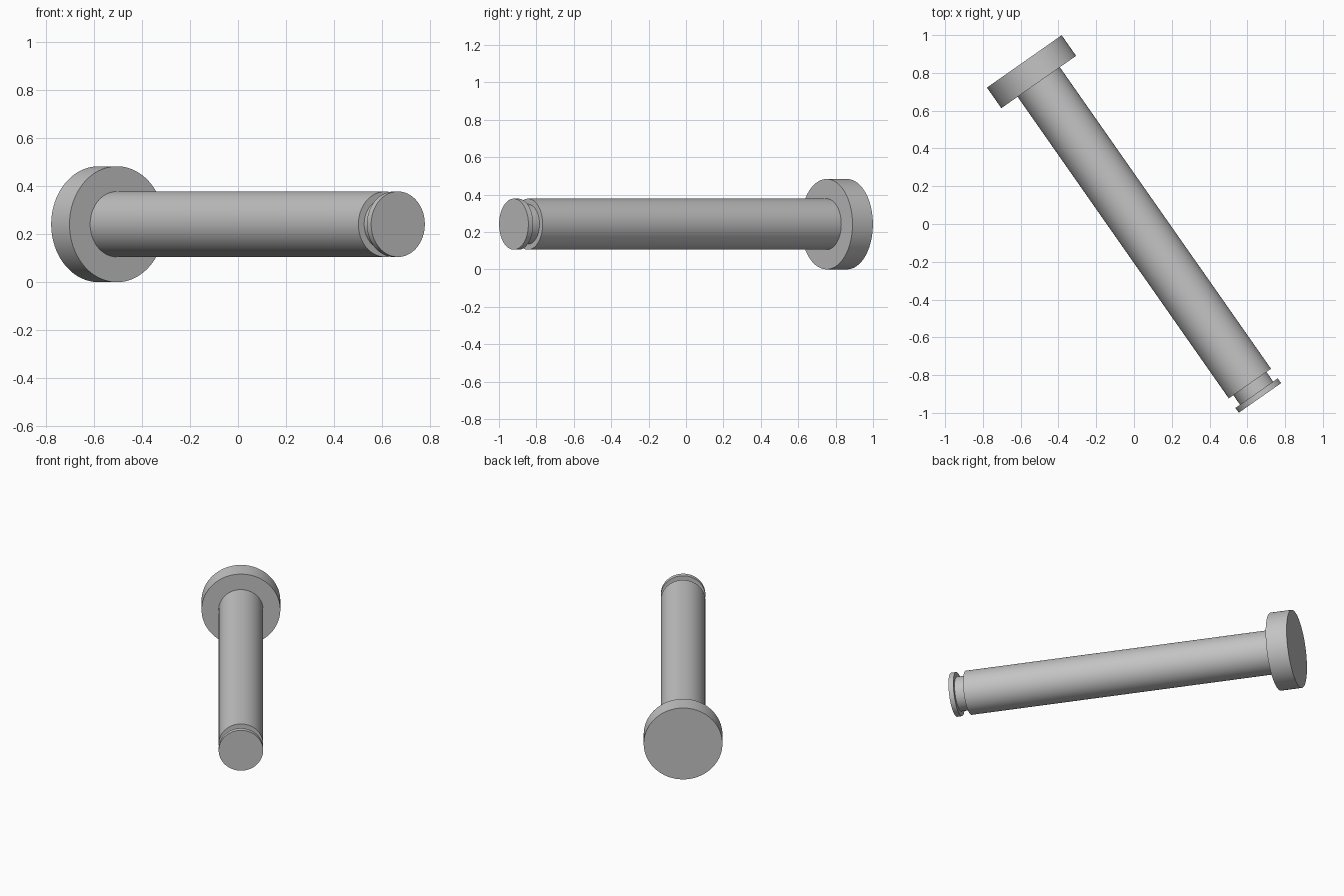
import bpy, bmesh
from math import radians, sin, cos, tau
from mathutils import Matrix, Vector

cube = bpy.data.objects.get("Cube")
if cube:
    bpy.data.objects.remove(cube, do_unlink=True)

# Main dimensions
HEAD_R, SHAFT_R, GROOVE_R = 0.2415, 0.1365, 0.107
LENGTH, HEAD_T, GROOVE_W, LIP_T = 2.175, 0.133, 0.062, 0.031
TURN = radians(35)
SEGMENTS = 96

# Plain steel
steel = bpy.data.materials.new("steel_grey")
steel.use_nodes = True
steel.diffuse_color = (0.55, 0.55, 0.55, 1)
steel.node_tree.nodes["Principled BSDF"].inputs["Base Color"].default_value = steel.diffuse_color


def turned(name, profile, matrix):
    """Turn a (radius, distance) profile about local z and cap both ends."""
    bm = bmesh.new()
    verts = [bm.verts.new((r, 0, d)) for r, d in profile]
    edges = [bm.edges.new(pair) for pair in zip(verts, verts[1:])]
    bmesh.ops.spin(bm, geom=verts + edges, cent=(0, 0, 0), axis=(0, 0, 1),
                   angle=tau, steps=SEGMENTS, use_merge=True)
    bmesh.ops.remove_doubles(bm, verts=bm.verts[:], dist=0.0001)
    bmesh.ops.holes_fill(bm, edges=[e for e in bm.edges if e.is_boundary], sides=0)
    bmesh.ops.recalc_face_normals(bm, faces=bm.faces[:])
    bm.transform(matrix)
    mesh = bpy.data.meshes.new(name)
    bm.to_mesh(mesh)
    bm.free()
    mesh.materials.append(steel)
    obj = bpy.data.objects.new(name, mesh)
    bpy.context.collection.objects.link(obj)
    bpy.ops.object.select_all(action='DESELECT')
    obj.select_set(True)
    bpy.context.view_layer.objects.active = obj
    bpy.ops.object.shade_smooth_by_angle(angle=radians(30))
    return obj


# Head, shaft, retaining groove and end lip, from head to tip
shaft_end = LENGTH - LIP_T - GROOVE_W
lip_start = LENGTH - LIP_T
profile = [
    (HEAD_R, 0), (HEAD_R, HEAD_T),
    (SHAFT_R, HEAD_T), (SHAFT_R, shaft_end),
    (GROOVE_R, shaft_end), (GROOVE_R, lip_start),
    (SHAFT_R, lip_start), (SHAFT_R, LENGTH),
]

# Lay the pin flat, pointing to the front left, resting on its head
direction = Vector((sin(TURN), -cos(TURN), 0))
reach = (HEAD_R - SHAFT_R) / 2
start = -direction * LENGTH / 2 + Vector((reach * cos(TURN), -reach * sin(TURN), HEAD_R))
# Centre the overall bounds, as the head is wider than the tip
start.y += 2 * reach * sin(TURN) - reach * sin(TURN)
start.y -= reach * sin(TURN)
placement = Matrix.Translation(start) @ direction.to_track_quat('Z', 'Y').to_matrix().to_4x4()
turned("headed_pin", profile, placement)
